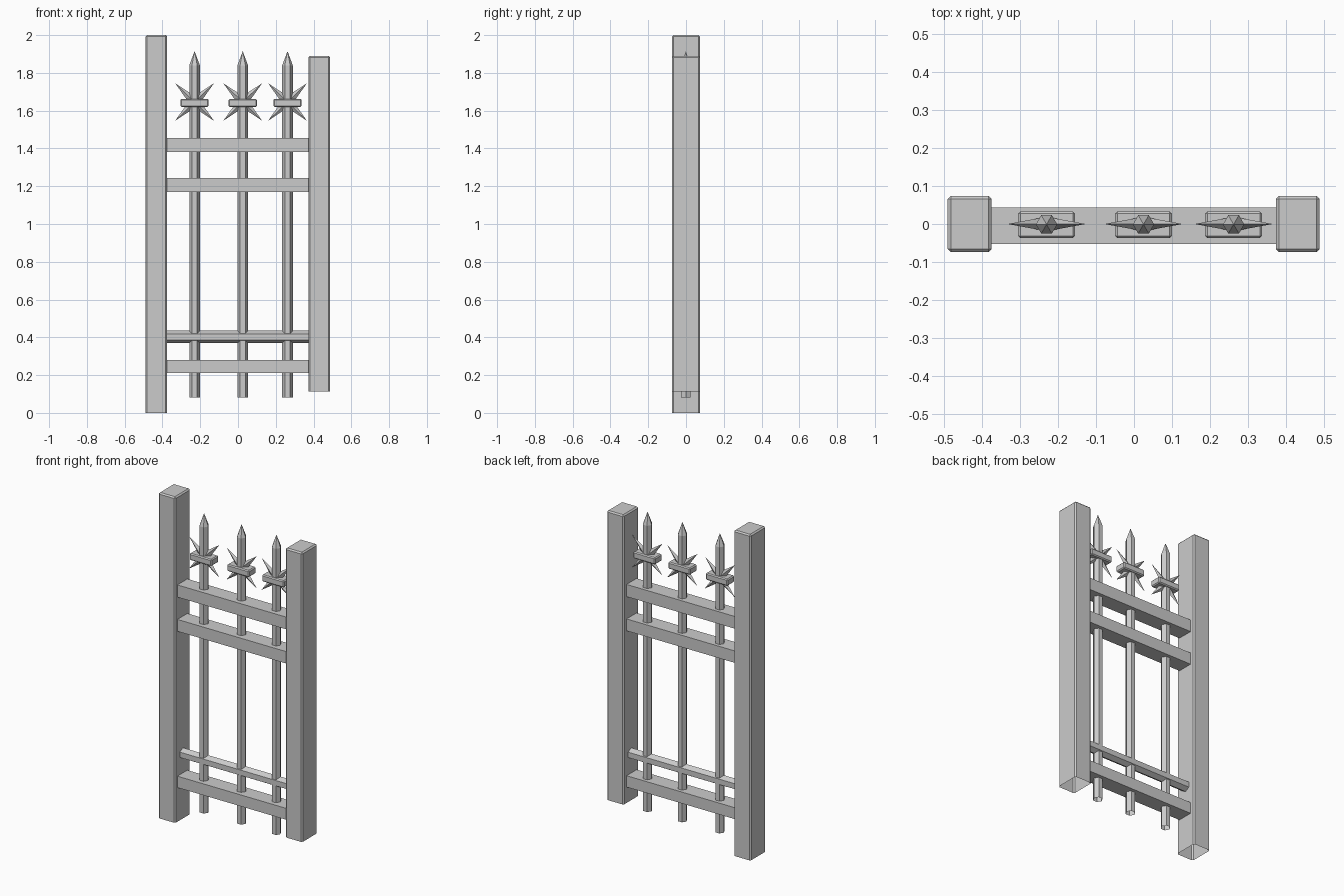
import bpy, bmesh, math
from mathutils import Matrix, Vector

if "Cube" in bpy.data.objects:
    bpy.data.objects.remove(bpy.data.objects["Cube"])


def finish(name, bm):
    bmesh.ops.recalc_face_normals(bm, faces=bm.faces)
    me = bpy.data.meshes.new(name)
    bm.to_mesh(me)
    bm.free()
    ob = bpy.data.objects.new(name, me)
    bpy.context.collection.objects.link(ob)
    return ob


def box(name, lo, hi, bevel=0.0, open_bottom=False):
    bm = bmesh.new()
    lo, hi = Vector(lo), Vector(hi)
    bmesh.ops.create_cube(bm, size=1, matrix=Matrix.Translation((lo + hi) / 2)
                          @ Matrix.Diagonal((*(hi - lo), 1)))
    if bevel:
        edges = [e for e in bm.edges
                 if not (open_bottom and all(v.co.z < lo.z + 1e-4 for v in e.verts))]
        bmesh.ops.bevel(bm, geom=edges, offset=bevel, segments=1, affect='EDGES')
    ob = finish(name, bm)
    if open_bottom:
        bm = bmesh.new()
        bm.from_mesh(ob.data)
        bottom = [f for f in bm.faces if f.normal.z < -0.9]
        bmesh.ops.delete(bm, geom=bottom, context='FACES')
        bm.to_mesh(ob.data)
        bm.free()
    return ob


def loft(name, rings, sides, matrix, squash=1.0):
    """Skin (height, radius) rings along z; radius 0 makes a point; ends stay open."""
    bm = bmesh.new()
    prev = None
    for h, r in rings:
        n = sides if r else 1
        ring = [bm.verts.new(matrix @ Vector((r * math.cos(math.tau * i / n),
                                              r * squash * math.sin(math.tau * i / n), h)))
                for i in range(n)]
        if prev:
            for i in range(sides):
                j = (i + 1) % sides
                quad = [prev[i % len(prev)], prev[j % len(prev)], ring[j % n], ring[i % n]]
                bm.faces.new(list(dict.fromkeys(quad)))
        prev = ring
    return finish(name, bm)


# Posts, open underneath
box("left_post", (-0.49, -0.074, 0), (-0.375, 0.074, 2.0), 0.008, True)
box("right_post", (0.373, -0.074, 0.113), (0.488, 0.074, 1.89), 0.008, True)

# Flat cross rails
for i, (z0, z1) in enumerate([(0.21, 0.28), (1.17, 1.243), (1.38, 1.455)]):
    box(f"rail_{i}", (-0.378, -0.053, z0), (0.376, 0.044, z1))

# Thin hexagonal rail, point up
loft("thin_rail", [(-0.375, 0.033), (0.375, 0.033)], 6,
     Matrix.Translation((0, 0, 0.402)) @ Matrix.Rotation(math.pi / 2, 4, 'Y'))

for i, x in enumerate([-0.23, 0.025, 0.262]):
    # Hexagonal bar with pointed tip
    loft(f"bar_{i}", [(0.082, 0.028), (1.84, 0.028), (1.915, 0)], 6,
         Matrix.Translation((x, -0.001, 0)))
    # Clamp block
    box(f"clamp_{i}", (x - 0.075, -0.037, 1.62), (x + 0.075, 0.033, 1.662), 0.006)
    # Crossed double-ended spikes
    for side in (-1, 1):
        loft(f"spike_{i}_{side}", [(-0.143, 0), (0, 0.027), (0.143, 0)], 4,
             Matrix.Translation((x, 0, 1.646))
             @ Matrix.Rotation(side * math.radians(46), 4, 'Y'), 0.7)
